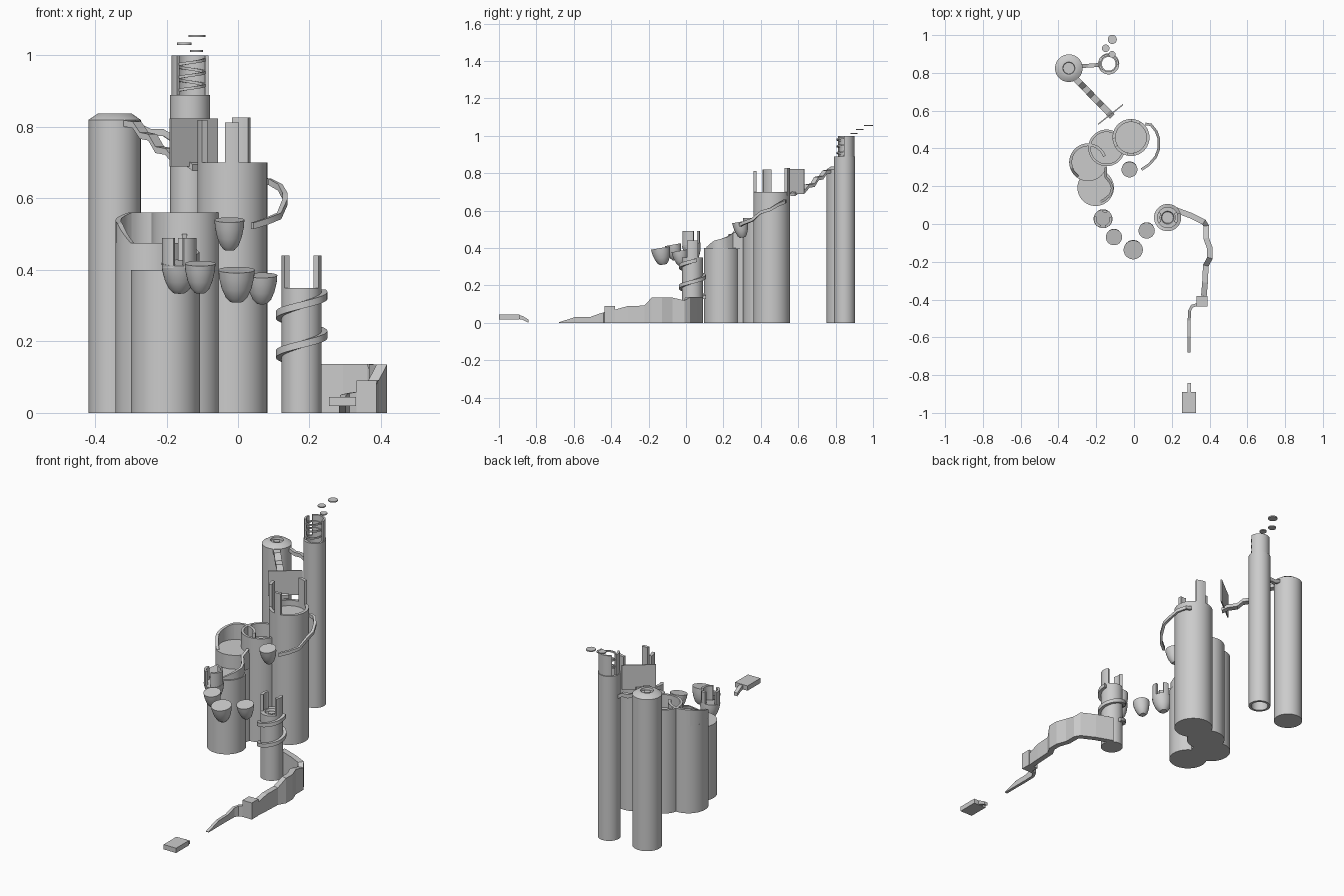
import bpy
import bmesh
import math
from math import sin, cos, radians
from mathutils import Vector

if "Cube" in bpy.data.objects:
    bpy.data.objects.remove(bpy.data.objects["Cube"], do_unlink=True)

stone = bpy.data.materials.new("pale_stone_grey")
stone.use_nodes = True
GREY = (0.6, 0.6, 0.6, 1)
stone.diffuse_color = GREY
stone.node_tree.nodes["Principled BSDF"].inputs["Base Color"].default_value = GREY


def finish(name, bm, smooth=True):
    bmesh.ops.recalc_face_normals(bm, faces=bm.faces)
    mesh = bpy.data.meshes.new(name)
    bm.to_mesh(mesh)
    bm.free()
    mesh.materials.append(stone)
    ob = bpy.data.objects.new(name, mesh)
    bpy.context.collection.objects.link(ob)
    if smooth:
        bpy.ops.object.select_all(action='DESELECT')
        bpy.context.view_layer.objects.active = ob
        ob.select_set(True)
        bpy.ops.object.shade_smooth_by_angle(angle=radians(35))
    return ob


def lathe(name, x, y, profile, steps=48):
    """Spin a (radius, height) outline round a vertical axis at x, y."""
    bm = bmesh.new()
    verts = [bm.verts.new((r, 0, z)) for r, z in profile]
    edges = [bm.edges.new(pair) for pair in zip(verts, verts[1:])]
    bmesh.ops.spin(bm, geom=verts + edges, cent=(0, 0, 0), axis=(0, 0, 1),
                   angle=math.tau, steps=steps)
    bmesh.ops.remove_doubles(bm, verts=bm.verts, dist=1e-5)
    ob = finish(name, bm)
    ob.location = (x, y, 0)
    return ob


def ribbon(name, points, width, smooth=True):
    """Upright band along (x, y, bottom, top) points."""
    bm = bmesh.new()
    rings = []
    for i, (x, y, low, high) in enumerate(points):
        a, b = points[max(i - 1, 0)], points[min(i + 1, len(points) - 1)]
        run = Vector((b[0] - a[0], b[1] - a[1])).normalized()
        side = Vector((-run.y, run.x)) * width / 2
        rings.append([bm.verts.new(c) for c in (
            (x + side.x, y + side.y, low), (x - side.x, y - side.y, low),
            (x - side.x, y - side.y, high), (x + side.x, y + side.y, high))])
    for p, q in zip(rings, rings[1:]):
        for k in range(4):
            bm.faces.new((p[k], p[k - 1], q[k - 1], q[k]))
    bm.faces.new(rings[0])
    bm.faces.new(rings[-1])
    return finish(name, bm, smooth)


def arc(name, x, y, r, start, end, low, high, width, low2=None, high2=None):
    """Ribbon bent round a circle, with optional rise from start to end."""
    low2 = low if low2 is None else low2
    high2 = high if high2 is None else high2
    n = max(4, int(abs(end - start) / 8))
    pts = []
    for i in range(n + 1):
        t = i / n
        a = radians(start + (end - start) * t)
        pts.append((x + r * cos(a), y + r * sin(a),
                    low + (low2 - low) * t, high + (high2 - high) * t))
    return ribbon(name, pts, width)


def box(name, centre, size):
    x, y, z = centre
    half = size[1] / 2
    return ribbon(name, [(x, y - half, z - size[2] / 2, z + size[2] / 2),
                         (x, y + half, z - size[2] / 2, z + size[2] / 2)],
                  size[0], False)


def solid_tower(name, x, y, r, h):
    return lathe(name, x, y, [(0, 0), (r, 0), (r, h), (0, h)])


def rimmed_tower(name, x, y, r, h, inner, depth):
    return lathe(name, x, y, [(0, 0), (r, 0), (r, h), (inner, h),
                              (inner, h - depth), (0, h - depth)])


# Rear tower with a bevelled, ringed cap
T1 = (-.345, .825)
lathe("rear_tower", *T1, [(0, 0), (.073, 0), (.073, .82), (.048, .837), (.032, .837),
                          (.03, .825), (.016, .825), (.016, .832), (0, .832)])

# Tall hollow tower with a broken upper wall and inner coil
T2 = (-.134, .848)
lathe("hollow_tower", *T2, [(.043, 0), (.056, 0), (.056, .89), (.043, .89), (.043, 0)])
arc("hollow_tower_back_wall", *T2, .047, -5, 140, .88, 1.0, .01)
arc("hollow_tower_side_wall", *T2, .047, 165, 225, .88, 1.0, .01)
arc("hollow_tower_coil", *T2, .04, 180, 1080, .895, .903, .007, .985, .993)

# Floating discs
for i, (x, y, z, r) in enumerate([(-.115, .977, 1.055, .024), (-.15, .93, 1.033, .02),
                                  (-.116, .898, 1.013, .018)]):
    lathe(f"floating_disc_{i + 1}", x, y,
          [(0, z - .003), (r, z - .003), (r, z + .003), (0, z + .003)], 24)

# Large tower with a three-post crown
T3 = (-.016, .458)
rimmed_tower("crown_tower", *T3, .098, .7, .082, .03)
for name, a0, a1, top in (("left", 181, 211, .82), ("front", 258, 281, .813),
                          ("rear", 58, 90, .827)):
    arc(f"crown_post_{name}", *T3, .09, a0, a1, .68, top, .016)

# Cluster of merging lower towers
T4, T5, T6 = (-.145, .403), (-.243, .327), (-.203, .192)
rimmed_tower("middle_tower", *T4, .097, .56, .084, .07)
solid_tower("ramp_tower", *T5, .1, .475)
arc("ramp_tower_back_wall", *T5, .0925, 20, 130, .47, .56, .015)
arc("ramp_tower_side_wall", *T5, .0925, 130, 200, .47, .56, .015, .47, .53)
arc("ramp_tower_low_wall", *T5, .0925, 200, 235, .47, .53, .015, .47, .476)
solid_tower("low_tower", *T6, .0965, .4)

# Winding stepped wall on the low tower
steps = [(-.15, .30, .5), (-.15, .25, .48), (-.125, .22, .46), (-.115, .19, .45),
         (-.125, .155, .44), (-.155, .13, .42), (-.18, .115, .405)]
ribbon("winding_wall", [(x, y, .395, z) for x, y, z in steps], .014)

# Hanging bowls
def bowl(name, x, y, low, high, r):
    h = high - low
    ob = lathe(name, 0, 0, [(0, -h), (.35 * r, -h), (.6 * r, -.86 * h), (.82 * r, -.58 * h),
                            (.96 * r, -.25 * h), (r, 0), (0, 0)], 32)
    ob.location = (x, y, high)
    ob.rotation_euler.x = radians(10)


bowl("high_bowl", -.024, .288, .455, .54, .042)
bowl("front_left_bowl", .067, -.035, .305, .385, .043)
bowl("front_bowl", -.004, -.137, .31, .4, .051)
bowl("front_right_bowl", -.106, -.07, .335, .418, .043)
bowl("crowned_bowl", -.164, .027, .335, .42, .05)
for i, (a0, a1) in enumerate([(160, 250), (285, 375), (60, 95)]):
    arc(f"bowl_crown_{i + 1}", -.164, .027, .042, a0, a1, .405, .49, .013)

# Front tower with two posts and a coiling ramp
T7 = (.178, .034)
lathe("front_tower", *T7, [(0, 0), (.056, 0), (.056, .35), (.034, .35), (.03, .338),
                           (.017, .338), (.017, .345), (0, .345)])
for side, a0 in (("left", -32), ("right", 148)):
    arc(f"front_tower_post_{side}", *T7, .048, a0, a0 + 64, .34, .44, .016)
arc("coiling_ramp", *T7, .063, 90, 740, .127, .147, .018, .325, .345)

# Stepped boundary wall running forward
wall = [(.21, .078, .137), (.3, .045, .137), (.37, .01, .137), (.382, -.01, .12),
        (.382, -.075, .135), (.402, -.13, .135), (.402, -.18, .135), (.38, -.22, .092),
        (.376, -.31, .09), (.37, -.38, .07)]
ribbon("boundary_wall", [(x, y, 0, z) for x, y, z in wall], .03, False)
box("wall_block", (.36, -.408, .045), (.056, .056, .09))
tail = [(.34, -.425, .06), (.307, -.435, .055), (.294, -.46, .05), (.292, -.51, .032),
        (.292, -.595, .03), (.292, -.68, .003)]
ribbon("low_wall", [(x, y, 0, z) for x, y, z in tail], .016, False)

# Detached slab at the far front
box("front_slab", (.292, -.945, .032), (.075, .11, .026))
ribbon("slab_tail", [(.292, -.9, .022, .042), (.292, -.875, .017, .037),
                     (.292, -.842, 0, .018)], .02, False)

# Standing panel and the stepped bridge that reaches it
ribbon("standing_panel", [(-.19, .528, .69, .823), (-.058, .632, .69, .823)], .006, False)
stairs = [(0, .82), (.16, .815), (.26, .785), (.38, .78), (.48, .745), (.62, .74),
          (.72, .715), (.9, .71), (1, .695)]
ribbon("stepped_bridge", [(-.315 + .2 * t, .775 - .205 * t, z - .018, z)
                          for t, z in stairs], .034, False)
ribbon("tower_link", [(-.285, .835, .795, .815), (-.245, .838, .775, .795),
                      (-.21, .84, .775, .795), (-.18, .843, .755, .775)], .02, False)

# Path curving round the crown tower
path = [(.06, .53, .66), (.09, .525, .655), (.118, .49, .64), (.132, .45, .615),
        (.132, .4, .6), (.115, .355, .56), (.08, .315, .545), (.04, .288, .532)]
ribbon("curved_path", [(x, y, z - .018, z) for x, y, z in path], .014)
